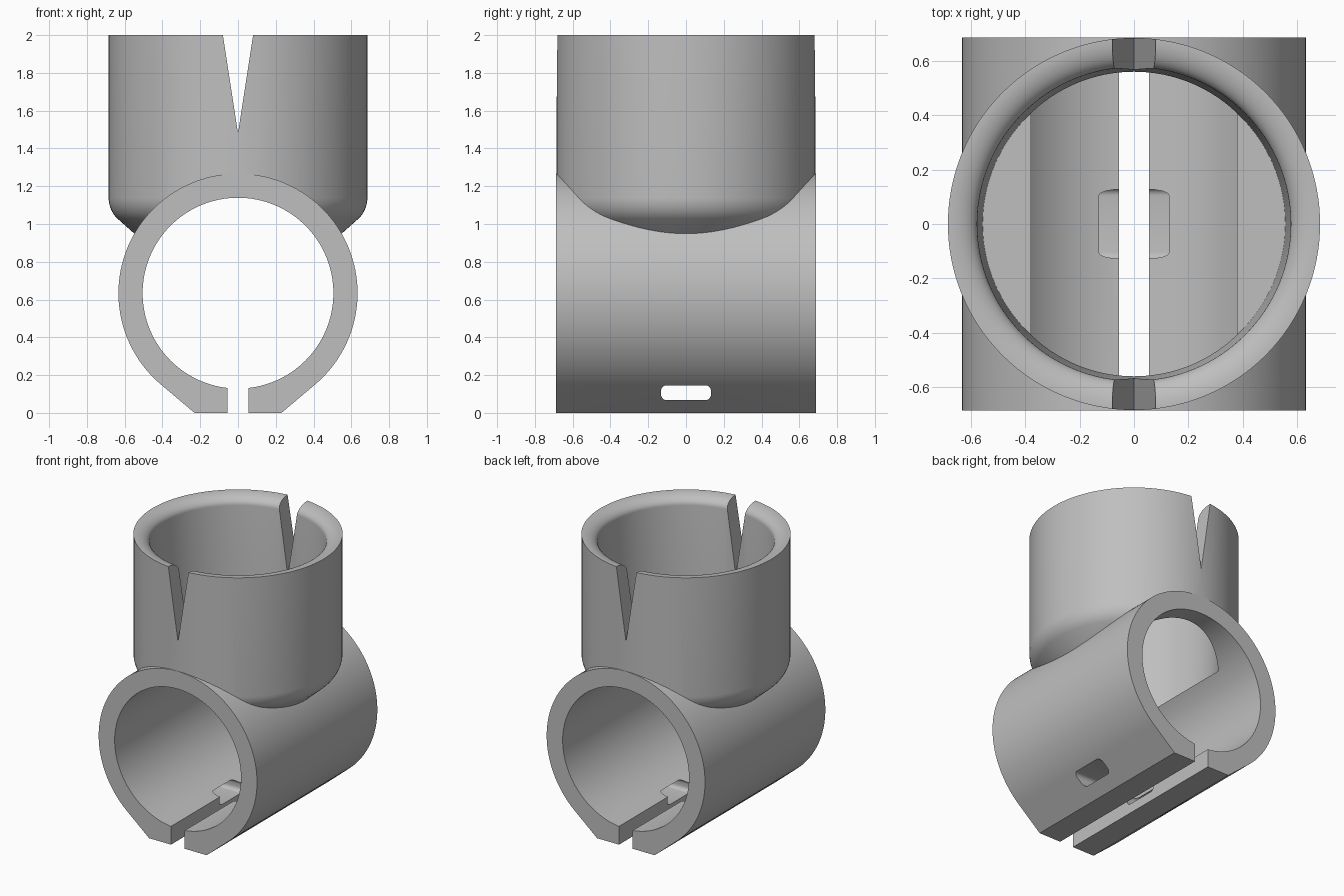
import bpy, bmesh, math

if "Cube" in bpy.data.objects:
    bpy.data.objects.remove(bpy.data.objects["Cube"])

grey = bpy.data.materials.new("plain grey")
grey.diffuse_color = (0.52, 0.52, 0.52, 1)
grey.use_nodes = True
grey.node_tree.nodes["Principled BSDF"].inputs["Base Color"].default_value = grey.diffuse_color


def make(name, bm):
    bmesh.ops.recalc_face_normals(bm, faces=bm.faces)
    me = bpy.data.meshes.new(name)
    bm.to_mesh(me)
    bm.free()
    me.materials.append(grey)
    ob = bpy.data.objects.new(name, me)
    bpy.context.collection.objects.link(ob)
    return ob


def prism_y(name, pts, half):
    """Extrude an (x, z) outline along y."""
    bm = bmesh.new()
    f = bm.faces.new([bm.verts.new((x, -half, z)) for x, z in pts])
    ext = bmesh.ops.extrude_face_region(bm, geom=[f])["geom"]
    bmesh.ops.translate(bm, vec=(0, 2 * half, 0),
                        verts=[v for v in ext if isinstance(v, bmesh.types.BMVert)])
    return make(name, bm)


def prism_x(name, pts, half):
    """Extrude a (y, z) outline along x."""
    bm = bmesh.new()
    f = bm.faces.new([bm.verts.new((-half, y, z)) for y, z in pts])
    ext = bmesh.ops.extrude_face_region(bm, geom=[f])["geom"]
    bmesh.ops.translate(bm, vec=(2 * half, 0, 0),
                        verts=[v for v in ext if isinstance(v, bmesh.types.BMVert)])
    return make(name, bm)


def lathe(name, prof, n=128):
    """Revolve an (r, z) profile whose two ends lie on the z axis."""
    bm = bmesh.new()
    lo = bm.verts.new((0, 0, prof[0][1]))
    hi = bm.verts.new((0, 0, prof[-1][1]))
    rings = [[bm.verts.new((r * math.cos(2 * math.pi * i / n),
                            r * math.sin(2 * math.pi * i / n), z)) for i in range(n)]
             for r, z in prof[1:-1]]
    for i in range(n):
        j = (i + 1) % n
        bm.faces.new((lo, rings[0][j], rings[0][i]))
        bm.faces.new((hi, rings[-1][i], rings[-1][j]))
        for a, b in zip(rings, rings[1:]):
            bm.faces.new((a[i], a[j], b[j], b[i]))
    return make(name, bm)


def arc(cx, cz, rx, rz, a0, a1, n):
    out = []
    for i in range(n + 1):
        t = math.radians(a0 + (a1 - a0) * i / n)
        out.append((cx + rx * math.cos(t), cz + rz * math.sin(t)))
    return out


ZC = 0.634  # axis height of the horizontal tube

# horizontal tube with tangent foot
body = prism_y("pipe_clamp",
               arc(0, ZC, 0.633, 0.633, -49.8, 229.8, 110) + [(-0.23, 0), (0.23, 0)], 0.687)

# upright cup with rounded lower edge
cup = lathe("upright_cup", [(0, 0.7), (0.25, 0.7), (0.55, 0.95)]
            + arc(0.555, 1.14, 0.13, 0.145, -50, 0, 8) + [(0.685, 2.0), (0, 2.0)])

# cup bore with rounded lip
bore = lathe("cup_bore", [(0, 0.968), (0.557, 0.968)]
             + arc(0.683, 1.935, 0.106, 0.065, 180, 90, 10) + [(0.683, 2.1), (0, 2.1)])

# tube bore, bottom slit, strap slot and V notches
tube_bore = prism_y("tube_bore", arc(0, ZC, 0.505, 0.505, 0, 357.1875, 127), 1)
slit = prism_y("slit", [(-0.055, -0.1), (0.055, -0.1), (0.055, 0.3), (-0.055, 0.3)], 1)
notch = prism_y("notch", [(0, 1.48), (0.096, 2.104), (-0.096, 2.104)], 1)
r = 0.028
slot = prism_x("strap_slot",
               arc(0.132 - r, 0.146 - r, r, r, 0, 90, 5) + arc(-0.132 + r, 0.146 - r, r, r, 90, 180, 5)
               + arc(-0.132 + r, 0.068 + r, r, r, 180, 270, 5)
               + arc(0.132 - r, 0.068 + r, r, r, 270, 360, 5), 1)

bpy.context.view_layer.objects.active = body
for ob, op in [(cup, "UNION"), (bore, "DIFFERENCE"), (tube_bore, "DIFFERENCE"),
               (slit, "DIFFERENCE"), (notch, "DIFFERENCE"), (slot, "DIFFERENCE")]:
    m = body.modifiers.new(ob.name, "BOOLEAN")
    m.operation, m.object, m.solver = op, ob, "EXACT"
    bpy.ops.object.modifier_apply(modifier=m.name)
    bpy.data.objects.remove(ob)

# smooth curves, sharp edges
bpy.ops.object.select_all(action="DESELECT")
body.select_set(True)
bpy.ops.object.shade_smooth_by_angle(angle=math.radians(25))
